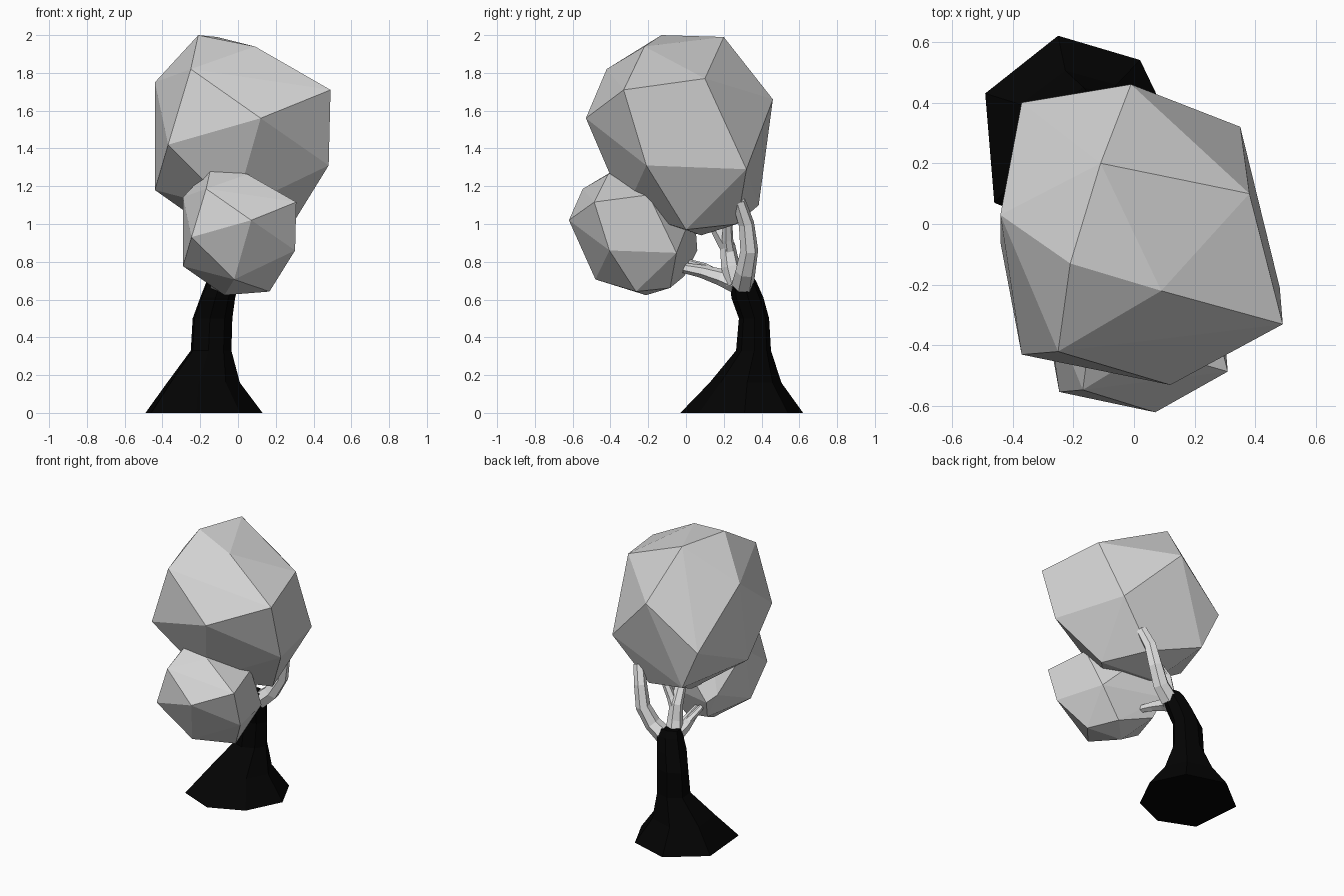
import bpy, bmesh, math
from mathutils import Vector

if "Cube" in bpy.data.objects:
    bpy.data.objects.remove(bpy.data.objects["Cube"])


def material(name, value):
    m = bpy.data.materials.new(name)
    m.use_nodes = True
    colour = (value, value, value, 1)
    m.diffuse_color = colour
    m.node_tree.nodes["Principled BSDF"].inputs["Base Color"].default_value = colour
    return m


leaf_grey = material("leaf grey", 0.66)
branch_grey = material("pale branch grey", 0.8)
bark_black = material("bark black", 0.001)


def finish(name, bm, mat):
    bmesh.ops.recalc_face_normals(bm, faces=bm.faces)
    mesh = bpy.data.meshes.new(name)
    bm.to_mesh(mesh)
    bm.free()
    mesh.materials.append(mat)
    obj = bpy.data.objects.new(name, mesh)
    bpy.context.collection.objects.link(obj)
    return obj


def loft(name, rings, mat):
    """Skin a list of equal-sized rings and cap both ends."""
    bm = bmesh.new()
    loops = [[bm.verts.new(p) for p in ring] for ring in rings]
    for a, b in zip(loops, loops[1:]):
        for i in range(len(a)):
            j = (i + 1) % len(a)
            bm.faces.new((a[i], a[j], b[j], b[i]))
    bm.faces.new(loops[0])
    bm.faces.new(loops[-1])
    return finish(name, bm, mat)


def branch(name, path, r0, r1, sides=6):
    """Tapered faceted limb along a path."""
    pts = [Vector(p) for p in path]
    rings = []
    for i, p in enumerate(pts):
        tangent = (pts[min(i + 1, len(pts) - 1)] - pts[max(i - 1, 0)]).normalized()
        u = tangent.cross(Vector((1, 0.2, 0))).normalized()
        v = tangent.cross(u)
        r = r0 + (r1 - r0) * i / (len(pts) - 1)
        angles = [math.tau * k / sides for k in range(sides)]
        rings.append([p + r * (u * math.cos(a) + v * math.sin(a)) for a in angles])
    return loft(name, rings, branch_grey)


def crown(name, points):
    """Faceted foliage mass wrapped round its corner points."""
    bm = bmesh.new()
    for p in points:
        bm.verts.new(p)
    bmesh.ops.convex_hull(bm, input=bm.verts)
    return finish(name, bm, leaf_grey)


# Foliage: one faceted shape, used large on top and smaller in front
corners = [
    (-.21, -.13, 2.0), (.09, -.22, 1.94), (-.11, .20, 1.99), (-.25, -.42, 1.82),
    (.38, .10, 1.77), (-.44, .03, 1.75), (.49, -.33, 1.71), (-.01, .46, 1.66),
    (.12, -.53, 1.56), (-.37, -.43, 1.42), (.48, -.21, 1.31), (.35, .32, 1.29),
    (-.37, .40, 1.38), (-.24, .385, 1.10), (-.44, -.06, 1.18), (-.02, -.32, 1.07),
    (.10, .27, 1.0), (.27, 0, .97), (-.10, .08, .94),
]
crown("upper_foliage", corners)
rear_bulge = (-.20, .06, .86)
crown("lower_foliage", [(.07 + .645 * (x - .12), -.62 + .67 * (y + .53),
                         1.02 + .64 * (z - 1.56)) for x, y, z in corners] + [rear_bulge])

# Trunk: seven-sided flared foot squeezed into narrower rings going up
foot = [(-.49, .43), (-.46, .07), (-.22, -.03), (.01, .07), (.13, .31), (.02, .54), (-.25, .62)]
spans = [  # x min, x max, y min, y max, z
    (-.49, .13, -.03, .62, 0),
    (-.375, .01, .125, .505, .16),
    (-.25, -.035, .265, .45, .33),
    (-.24, -.03, .28, .44, .50),
    (-.20, -.015, .24, .41, .61),
    (-.165, .01, .235, .37, .70),
    (-.15, .01, .25, .34, .74),
]
loft("trunk", [[(x0 + (x1 - x0) * (x + .49) / .62, y0 + (y1 - y0) * (y + .03) / .65, z)
                for x, y in foot] for x0, x1, y0, y1, z in spans], bark_black)

# Limbs carrying the foliage
branch("side_branch", [(-.04, .30, .68), (.04, .315, .75), (.10, .335, .86),
                       (.13, .32, 1.0), (.17, .28, 1.12)], .06, .036)
branch("middle_branch", [(-.09, .26, .69), (-.08, .235, .78), (-.08, .22, .88),
                         (-.07, .15, 1.0)], .058, .035)
branch("middle_twig", [(-.08, .23, .84), (-.04, .22, .92), (.02, .22, 1.04)], .035, .025)
branch("front_branch", [(-.10, .26, .69), (-.11, .18, .72), (-.10, .08, .75),
                        (-.08, -.05, .775)], .055, .024)
branch("front_twig", [(-.11, .17, .73), (-.13, .10, .77), (-.13, 0, .80)], .028, .018)
